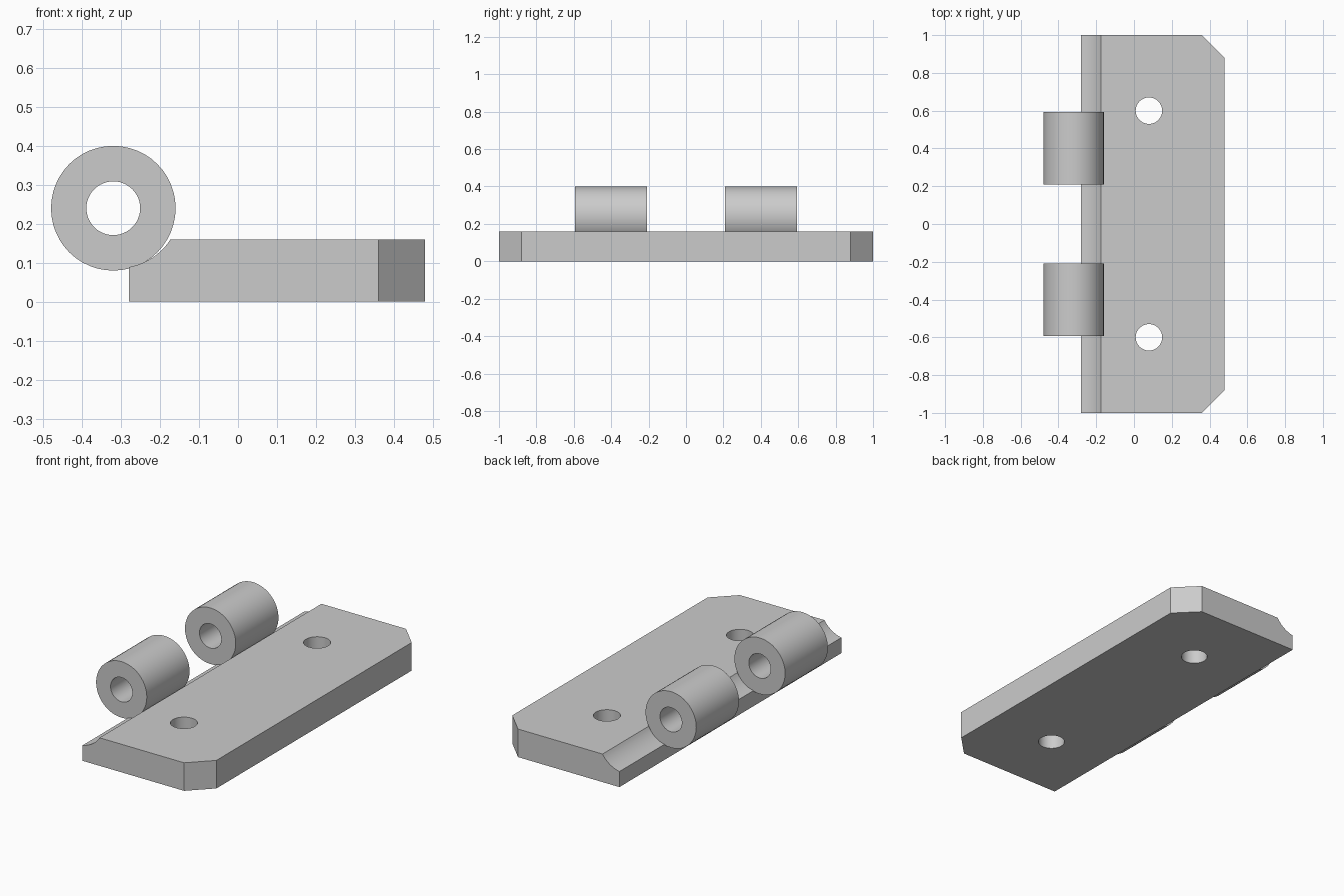
import bpy
import bmesh
import math
from mathutils import Matrix, Vector

cube = bpy.data.objects.get("Cube")
if cube:
    bpy.data.objects.remove(cube, do_unlink=True)

grey = bpy.data.materials.new("plain_grey")
grey.use_nodes = True
colour = (0.6, 0.6, 0.6, 1)
grey.diffuse_color = colour
grey.node_tree.nodes["Principled BSDF"].inputs["Base Color"].default_value = colour

THICK = 0.16          # plate thickness
HALF = 1.0            # half the plate length
LEFT, RIGHT = -0.28, 0.48


def finish(bm, name):
    """Turn a bmesh into a linked object in the shared material."""
    bmesh.ops.recalc_face_normals(bm, faces=bm.faces)
    mesh = bpy.data.meshes.new(name)
    bm.to_mesh(mesh)
    bm.free()
    mesh.materials.append(grey)
    obj = bpy.data.objects.new(name, mesh)
    bpy.context.collection.objects.link(obj)
    return obj


def activate(obj):
    bpy.ops.object.select_all(action='DESELECT')
    obj.select_set(True)
    bpy.context.view_layer.objects.active = obj


def smooth(obj):
    activate(obj)
    bpy.ops.object.shade_smooth_by_angle(angle=math.radians(30))


def extrude_profile(points, y0, y1):
    """Solid from an x-z profile swept along y."""
    bm = bmesh.new()
    face = bm.faces.new([bm.verts.new((x, y0, z)) for x, z in points])
    out = bmesh.ops.extrude_face_region(bm, geom=[face])
    moved = [v for v in out["geom"] if isinstance(v, bmesh.types.BMVert)]
    bmesh.ops.translate(bm, verts=moved, vec=Vector((0, y1 - y0, 0)))
    return bm


# Leaf plate: side profile with a concave seat for the knuckles
seat = []
for i in range(11):
    a = math.radians(-79.6 + i * (79.6 - 33.7) / 10)
    seat.append((-0.31 + 0.164 * math.cos(a), 0.25 + 0.164 * math.sin(a)))
seat[0] = (LEFT, seat[0][1])
seat[-1] = (seat[-1][0], THICK)
bm = extrude_profile([(LEFT, 0)] + seat + [(RIGHT, THICK), (RIGHT, 0)], -HALF, HALF)

# Clipped outer corners
corners = [e for e in bm.edges
           if all(v.co.x > RIGHT - 0.01 for v in e.verts)
           and abs(e.verts[0].co.y - e.verts[1].co.y) < 0.01]
bmesh.ops.bevel(bm, geom=corners, offset=0.12, segments=1, affect='EDGES')
plate = finish(bm, "leaf_plate")

# Screw holes
for side in (-1, 1):
    bm = bmesh.new()
    bmesh.ops.create_cone(bm, cap_ends=True, segments=48, radius1=0.07, radius2=0.07,
                          depth=0.6, matrix=Matrix.Translation((0.079, side * 0.6, THICK / 2)))
    cutter = finish(bm, "screw_hole_cutter")
    cutter.hide_render = True
    mod = plate.modifiers.new("screw_hole", 'BOOLEAN')
    mod.operation = 'DIFFERENCE'
    mod.solver = 'EXACT'
    mod.object = cutter
    activate(plate)
    bpy.ops.object.modifier_apply(modifier=mod.name)
    bpy.data.objects.remove(cutter, do_unlink=True)
smooth(plate)


def knuckle(name, y0, y1, sides=48):
    """Hollow barrel along y."""
    bm = bmesh.new()
    rings = []
    for r, y in ((0.16, y0), (0.16, y1), (0.069, y1), (0.069, y0)):
        ring = []
        for i in range(sides):
            a = math.tau * i / sides
            ring.append(bm.verts.new((-0.32 + r * math.cos(a), y, 0.24 + r * math.sin(a))))
        rings.append(ring)
    for k, ring in enumerate(rings):
        nxt = rings[(k + 1) % 4]
        for i in range(sides):
            j = (i + 1) % sides
            bm.faces.new((ring[i], ring[j], nxt[j], nxt[i]))
    smooth(finish(bm, name))


# Hinge knuckles
knuckle("front_knuckle", -0.593, -0.208)
knuckle("back_knuckle", 0.208, 0.593)
